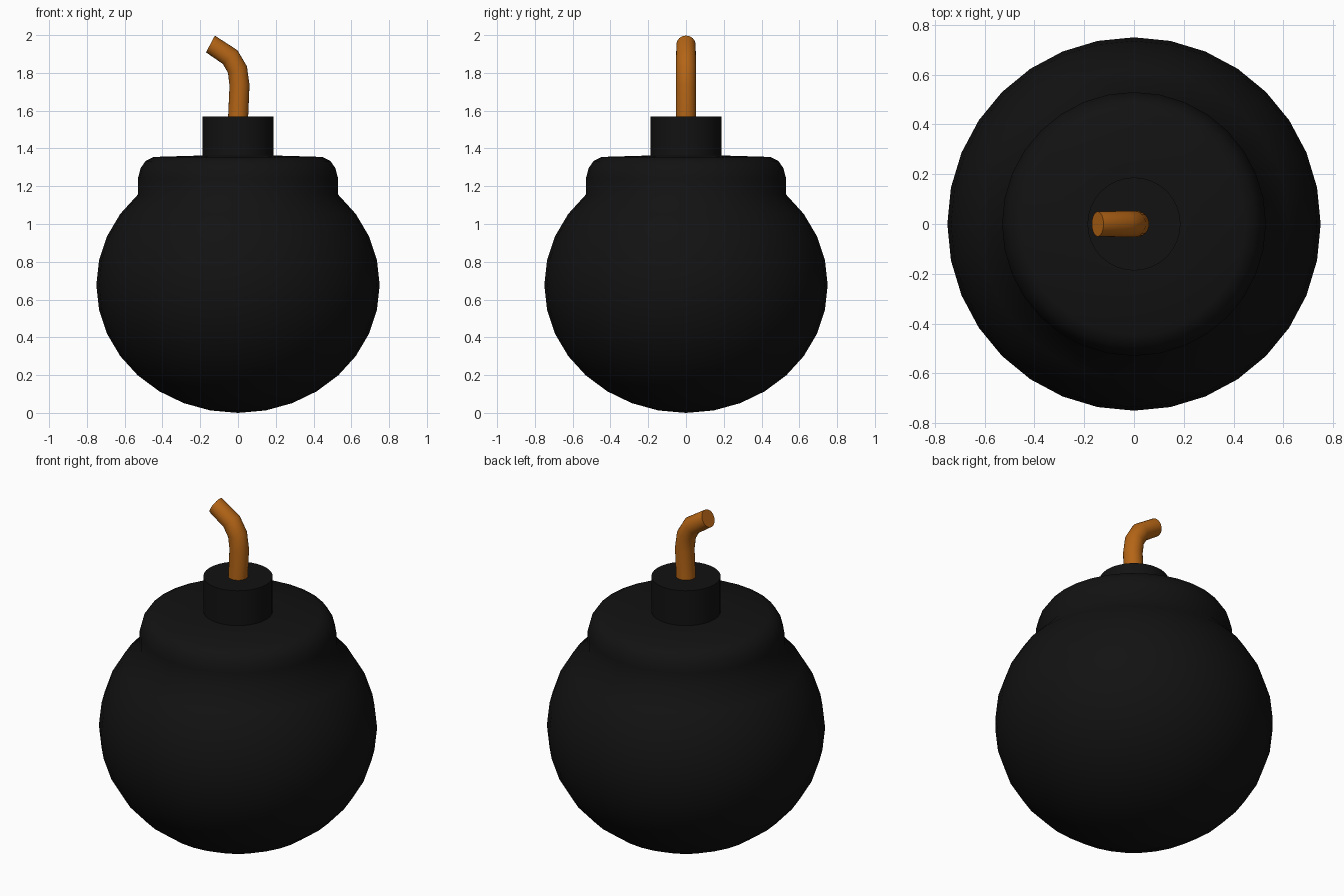
import bpy, bmesh, math
from mathutils import Vector

cube = bpy.data.objects.get("Cube")
if cube:
    bpy.data.objects.remove(cube, do_unlink=True)


def material(name, rgb):
    mat = bpy.data.materials.new(name)
    mat.use_nodes = True
    mat.diffuse_color = (*rgb, 1)
    bsdf = mat.node_tree.nodes["Principled BSDF"]
    bsdf.inputs["Base Color"].default_value = (*rgb, 1)
    bsdf.inputs["Roughness"].default_value = 0.8
    return mat


def loft(name, rings, mat, sides, sharp):
    """Skin circles given as (centre x, z, radius, tilt about y), capping both ends."""
    bm = bmesh.new()
    loops = []
    for x, z, r, tilt in rings:
        loop = []
        for i in range(sides):
            a = math.tau * i / sides
            u = r * math.cos(a)
            loop.append(bm.verts.new((x + u * math.cos(tilt), r * math.sin(a),
                                      z - u * math.sin(tilt))))
        loops.append(loop)
    for low, high in zip(loops, loops[1:]):
        for i in range(sides):
            j = (i + 1) % sides
            bm.faces.new((low[i], low[j], high[j], high[i]))
    bm.faces.new(loops[0][::-1])
    bm.faces.new(loops[-1])
    bmesh.ops.remove_doubles(bm, verts=bm.verts, dist=0.0001)
    bmesh.ops.recalc_face_normals(bm, faces=bm.faces)
    mesh = bpy.data.meshes.new(name)
    bm.to_mesh(mesh)
    bm.free()
    mesh.materials.append(mat)
    obj = bpy.data.objects.new(name, mesh)
    bpy.context.collection.objects.link(obj)
    bpy.ops.object.select_all(action='DESELECT')
    obj.select_set(True)
    bpy.context.view_layer.objects.active = obj
    bpy.ops.object.shade_smooth_by_angle(angle=math.radians(sharp))
    return obj


black = material("matte black", (0.006, 0.006, 0.006))
orange = material("burnt orange", (0.46, 0.13, 0.008))

# Slightly flattened ball, running up into a rounded shoulder
R, H = 0.75, 0.677
step = math.pi / 16
profile = [(R * math.sin(k * step), H - H * math.cos(k * step)) for k in range(13)]
profile[0] = (0.0005, 0)
profile += [(0.53, 1.24), (0.516, 1.295), (0.49, 1.333), (0.447, 1.355), (0.18, 1.363)]
loft("bomb_body", [(0, z, r, 0) for r, z in profile], black, 32, 50)

# Neck that holds the fuse
loft("neck", [(0, 1.34, 0.187, 0), (0, 1.57, 0.187, 0)], black, 32, 40)

# Bent fuse: each ring is tilted to the mean direction of its neighbours
path = [Vector(p) for p in ((0, 1.55), (0.008, 1.735), (-0.003, 1.818),
                            (-0.042, 1.884), (-0.146, 1.953))]
rings = []
for i, p in enumerate(path):
    before = (p - path[max(i - 1, 0)]).normalized()
    after = (path[min(i + 1, len(path) - 1)] - p).normalized()
    d = before + after
    rings.append((p.x, p.y, 0.053 if i < 4 else 0.05, math.atan2(d.x, d.y)))
rings[-1] = (*rings[-1][:3], math.radians(-62))
loft("fuse", rings, orange, 24, 50)
